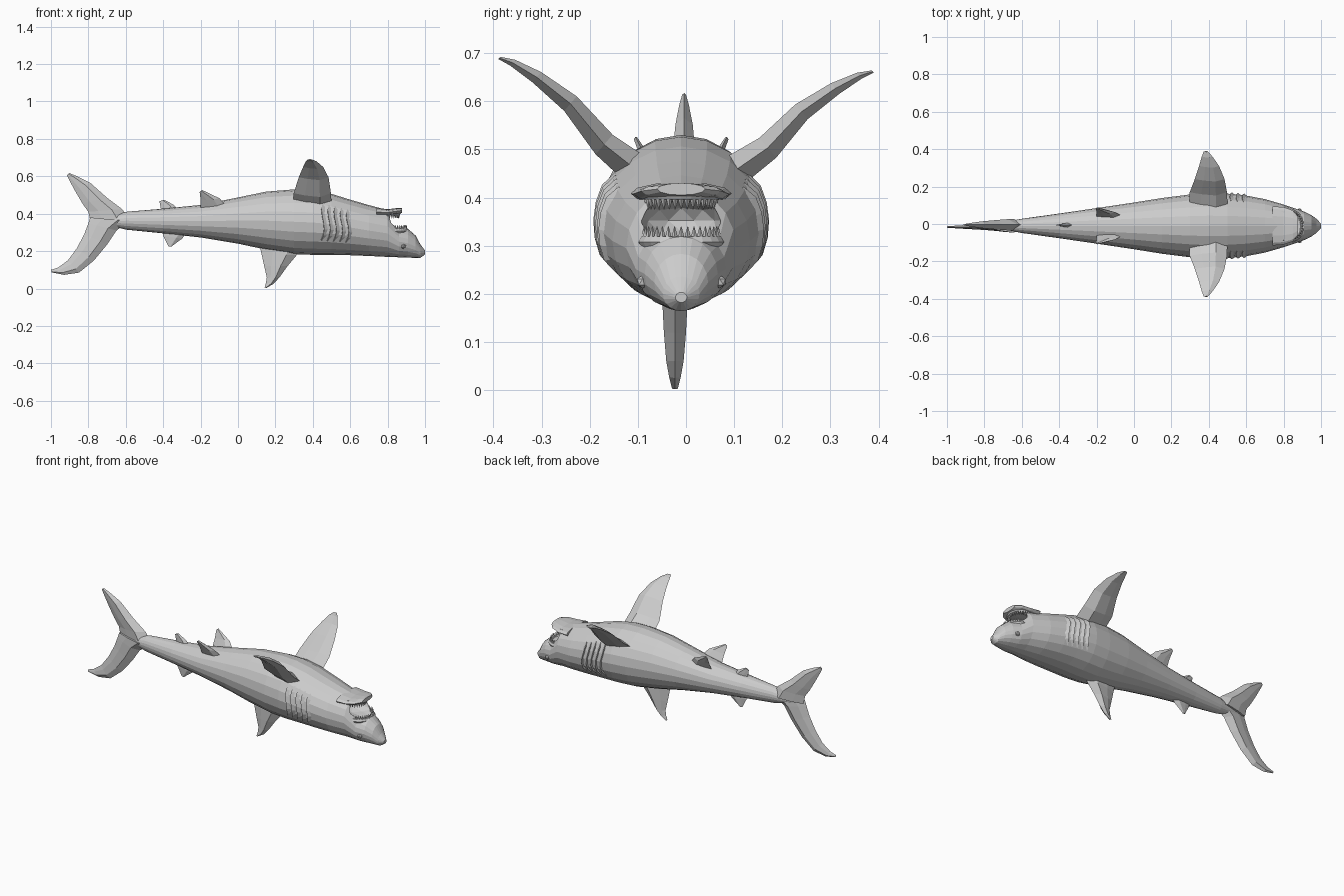
import bpy, bmesh
from math import sin, cos, radians
from mathutils import Vector

cube = bpy.data.objects.get("Cube")
if cube:
    bpy.data.objects.remove(cube)

grey = bpy.data.materials.new("plain grey")
grey.use_nodes = True
grey.diffuse_color = (0.6, 0.6, 0.6, 1)
grey.node_tree.nodes["Principled BSDF"].inputs["Base Color"].default_value = (0.6, 0.6, 0.6, 1)

MID = -0.01   # centre line of the body
SIDES = 20


def finish(name, bm):
    bmesh.ops.recalc_face_normals(bm, faces=bm.faces)
    mesh = bpy.data.meshes.new(name)
    bm.to_mesh(mesh)
    bm.free()
    mesh.materials.append(grey)
    ob = bpy.data.objects.new(name, mesh)
    bpy.context.collection.objects.link(ob)
    return ob


def add_loft(bm, rings):
    loops = [[bm.verts.new(p) for p in ring] for ring in rings]
    n = len(loops[0])
    for a, b in zip(loops, loops[1:]):
        for i in range(n):
            j = (i + 1) % n
            bm.faces.new((a[i], a[j], b[j], b[i]))
    bm.faces.new(loops[0])
    bm.faces.new(loops[-1])


def loft(name, rings):
    bm = bmesh.new()
    add_loft(bm, rings)
    return finish(name, bm)


def oval(x, top, bottom, half, n=SIDES):
    zc, h = (top + bottom) / 2, (top - bottom) / 2
    return [Vector((x, MID + half * cos(radians(360 * i / n)), zc + h * sin(radians(360 * i / n))))
            for i in range(n)]


# Body and snout: x, top, bottom, half width
body_rows = [
    (-.74, .362, .350, .012), (-.60, .410, .315, .038), (-.40, .427, .295, .066),
    (-.20, .447, .273, .095), (0, .487, .240, .125), (.15, .518, .208, .149),
    (.30, .530, .184, .168), (.40, .526, .180, .176), (.50, .506, .180, .172),
    (.60, .475, .178, .162), (.70, .446, .174, .143), (.80, .420, .169, .114),
    (.86, .335, .167, .094), (.91, .318, .165, .076), (.95, .283, .164, .056),
    (.975, .236, .164, .038), (1.0, .203, .182, .012)]
body = loft("body", [oval(*row) for row in body_rows])

# Mouth hollow
bm = bmesh.new()
bmesh.ops.create_icosphere(bm, subdivisions=2, radius=1)
for v in bm.verts:
    v.co = Vector((.83 + v.co.x * .11, MID + v.co.y * .085, .352 + v.co.z * .05))
cutter = finish("mouth_cutter", bm)
cutter.hide_render = True
mod = body.modifiers.new("mouth", "BOOLEAN")
mod.object = cutter
mod.solver = "EXACT"
bpy.context.view_layer.objects.active = body
bpy.ops.object.modifier_apply(modifier=mod.name)
bpy.data.objects.remove(cutter)

# Jaw above the mouth
loft("jaw", [oval(*row, n=12) for row in
             [(.74, .432, .385, .105), (.80, .424, .390, .100),
              (.85, .430, .397, .083), (.878, .430, .405, .05)]])


# Gum arches and their teeth
def arch(a, x, rx, ry, z):
    return Vector((x + rx * cos(a), MID + ry * sin(a), z))


def gum_and_teeth(label, x, rx, ry, z, up):
    rings = []
    for deg in range(-90, 91, 15):
        a = radians(deg)
        c = arch(a, x, rx, ry, z)
        out = Vector((cos(a), sin(a), 0))
        rings.append([c + out * .013 * cos(radians(t)) + Vector((0, 0, .013 * sin(radians(t))))
                      for t in range(0, 360, 60)])
    loft(label + "_gum", rings)
    bm = bmesh.new()
    for deg in range(-80, 81, 10):
        c = arch(radians(deg), x, rx, ry, z + up * .008)
        base = [c + Vector((.007 * cos(radians(t)), .007 * sin(radians(t)), 0))
                for t in (0, 90, 180, 270)]
        tip = [c + (p - c) * .1 + Vector((0, 0, up * .024)) for p in base]
        add_loft(bm, [base, tip])
    finish(label + "_teeth", bm)


gum_and_teeth("snout", .83, .07, .078, .308, 1)
gum_and_teeth("jaw", .785, .075, .072, .407, -1)

# Eyes
for side, label in ((1, "left"), (-1, "right")):
    bm = bmesh.new()
    bmesh.ops.create_icosphere(bm, subdivisions=1, radius=.014)
    for v in bm.verts:
        v.co += Vector((.885, MID + side * .08, .225))
    finish(label + "_eye", bm)


# Fins: each section is leading point, trailing point, half thickness
def fin(name, sections, normal):
    n = Vector(normal).normalized()
    rings = []
    for lead, trail, t in sections:
        a, b = Vector(lead), Vector(trail)
        p, q = a.lerp(b, .3), a.lerp(b, .7)
        rings.append([a, p + n * t, q + n * t * .6, b, q - n * t * .6, p - n * t])
    return loft(name, rings)


def upright_fin(name, y, rows):
    fin(name, [((a, y, b), (c, y, d), t) for a, b, c, d, t in rows], (0, 1, 0))


upright_fin("dorsal_fin", -.023, [
    (.345, .23, .115, .23, .027), (.315, .18, .127, .18, .026), (.265, .12, .14, .12, .023),
    (.222, .06, .154, .06, .018), (.19, .025, .15, .032, .012), (.15, .002, .142, .005, .006)])
upright_fin("upper_tail_lobe", -.004, [
    (-.58, .37, -.79, .36, .032), (-.62, .425, -.80, .41, .03), (-.70, .485, -.832, .455, .025),
    (-.79, .565, -.87, .52, .018), (-.86, .60, -.90, .575, .01), (-.902, .617, -.915, .605, .004)])
upright_fin("lower_tail_lobe", -.016, [
    (-.58, .36, -.79, .38, .03), (-.65, .31, -.80, .35, .026), (-.70, .235, -.822, .29, .021),
    (-.77, .15, -.862, .215, .016), (-.85, .085, -.91, .15, .012),
    (-.93, .073, -.962, .112, .008), (-.996, .086, -1.0, .1, .004)])
upright_fin("second_dorsal_fin", -.012, [
    (-.27, .30, -.40, .31, .014), (-.30, .266, -.40, .282, .011), (-.355, .225, -.372, .226, .004)])
upright_fin("anal_fin", -.006, [
    (-.31, .41, -.41, .41, .014), (-.345, .448, -.415, .44, .01), (-.395, .475, -.42, .467, .004)])

# Paired fins; the left pectoral droops a little
pectoral = [(.10, .455, .50, .295, .034), (.17, .51, .497, .298, .027), (.24, .595, .484, .325, .02),
            (.31, .65, .455, .348, .014), (.36, .68, .42, .362, .008), (.388, .69, .395, .373, .003)]
for side, label, lift in ((1, "left", .88), (-1, "right", 1)):
    rows = []
    for y, z, x1, x2, t in pectoral:
        z = .455 + (z - .455) * lift
        rows.append(((x1, side * y, z), (x2, side * y, z), t))
    fin(label + "_pectoral_fin", rows, (0, -side * .65, .76))
    m = side * .045 + MID
    fin(label + "_pelvic_fin", [
        ((-.05, m, .43), (-.2, m, .42), .014),
        ((-.10, m + side * .028, .483), (-.2, m + side * .028, .475), .01),
        ((-.19, m + side * .05, .526), (-.205, m + side * .05, .516), .004)],
        (0, -side * .87, .5))


# Gill flaps laid on the flanks
def on_body(x, angle, lift):
    for r, s in zip(body_rows, body_rows[1:]):
        if r[0] <= x <= s[0]:
            f = (x - r[0]) / (s[0] - r[0])
            _, top, bottom, half = [u + (v - u) * f for u, v in zip(r, s)]
            return Vector((x, MID + (half + lift) * cos(angle),
                           (top + bottom) / 2 + ((top - bottom) / 2 + lift) * sin(angle)))


for side, label in ((1, "left"), (-1, "right")):
    bm = bmesh.new()
    for i in range(5):
        rings = []
        for k in range(7):
            deg = -34 + k * 12
            a = radians(deg if side > 0 else 180 - deg)
            x = .455 + i * .033 + .012 * sin(k * .9) + k * .003
            high = .009 if 0 < k < 6 else .001
            rings.append([on_body(x - .012, a, high), on_body(x + .014, a, -.006),
                          on_body(x - .014, a, -.006)])
        add_loft(bm, rings)
    finish(label + "_gills", bm)
